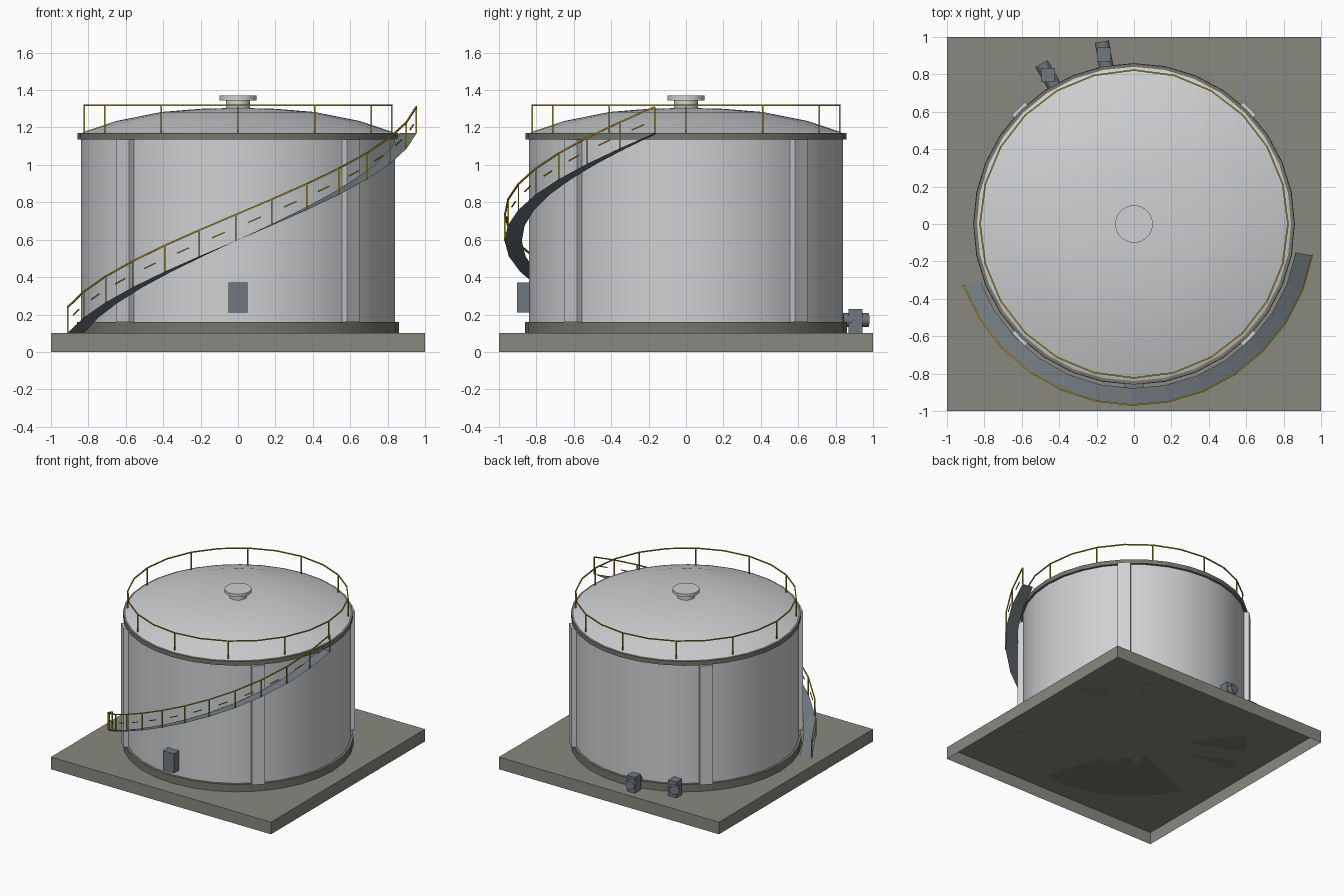
import bpy, bmesh, math
from mathutils import Vector, Matrix

if "Cube" in bpy.data.objects:
    bpy.data.objects.remove(bpy.data.objects["Cube"])


def material(name, rgb):
    m = bpy.data.materials.new(name)
    m.diffuse_color = (*rgb, 1)
    m.use_nodes = True
    m.node_tree.nodes["Principled BSDF"].inputs["Base Color"].default_value = m.diffuse_color
    return m


CONCRETE = material("concrete", (0.25, 0.25, 0.215))
DARK_CONCRETE = material("dark_concrete", (0.18, 0.18, 0.155))
WHITE = material("tank_white", (0.62, 0.63, 0.64))
STEEL = material("blue_grey_steel", (0.16, 0.19, 0.21))
YELLOW = material("safety_yellow", (0.45, 0.34, 0.02))


def finish(name, bm, mat, smooth=False):
    me = bpy.data.meshes.new(name)
    bm.to_mesh(me)
    bm.free()
    me.materials.append(mat)
    ob = bpy.data.objects.new(name, me)
    bpy.context.collection.objects.link(ob)
    if smooth:
        bpy.ops.object.select_all(action='DESELECT')
        ob.select_set(True)
        bpy.context.view_layer.objects.active = ob
        bpy.ops.object.shade_smooth_by_angle(angle=math.radians(30))
    return ob


def polar(r, deg, z):
    a = math.radians(deg)
    return Vector((r * math.cos(a), r * math.sin(a), z))


def lathe(name, profile, mat, sides=32):
    """Turn a list of (radius, height) points about the z axis."""
    bm = bmesh.new()
    vs = [bm.verts.new((r, 0, z)) for r, z in profile]
    es = [bm.edges.new(p) for p in zip(vs, vs[1:])]
    bmesh.ops.spin(bm, geom=vs + es, axis=(0, 0, 1), cent=(0, 0, 0),
                   steps=sides, angle=math.tau, use_duplicate=False)
    bmesh.ops.remove_doubles(bm, verts=bm.verts, dist=1e-4)
    bmesh.ops.recalc_face_normals(bm, faces=bm.faces)
    return finish(name, bm, mat, True)


def add_box(bm, center, size, deg=0):
    m = (Matrix.Translation(center) @ Matrix.Rotation(math.radians(deg), 4, 'Z')
         @ Matrix.Diagonal((*size, 1)))
    return bmesh.ops.create_cube(bm, size=1, matrix=m)['verts']


def add_bar(bm, a, b, t=0.008):
    """Square bar between two points."""
    d = b - a
    m = (Matrix.Translation((a + b) / 2) @ d.to_track_quat('Z', 'Y').to_matrix().to_4x4()
         @ Matrix.Diagonal((t, t, d.length, 1)))
    bmesh.ops.create_cube(bm, size=1, matrix=m)


# Base slab, open underneath
bm = bmesh.new()
add_box(bm, (0, 0, 0.05), (2, 2, 0.1))
bm.faces.ensure_lookup_table()
bmesh.ops.delete(bm, geom=[f for f in bm.faces if f.normal.z < -0.5], context='FACES_ONLY')
finish("base_slab", bm, CONCRETE)

# Round tank parts
lathe("foundation_ring", [(0, 0.1), (0.86, 0.1), (0.86, 0.16), (0, 0.16)], DARK_CONCRETE)
lathe("tank_shell", [(0.84, 0.16), (0.84, 1.14)], WHITE)
lathe("top_ring", [(0.8, 1.135), (0.858, 1.135), (0.858, 1.17), (0.8, 1.17)], DARK_CONCRETE)
lathe("dome_roof", [(0.84, 1.172), (0.65, 1.235), (0.41, 1.283), (0.2, 1.3), (0, 1.305)], WHITE)
lathe("roof_vent", [(0.065, 1.29), (0.065, 1.345), (0.1, 1.345), (0.1, 1.37), (0, 1.37)], WHITE)

# Four vertical ribs
bm = bmesh.new()
for deg in (45, 135, 225, 315):
    add_box(bm, polar(0.845, deg, 0.648), (0.06, 0.098, 0.975), deg)
finish("shell_ribs", bm, WHITE)

# Control box at the front
bm = bmesh.new()
add_box(bm, (0, -0.87, 0.29), (0.1, 0.068, 0.16))
finish("control_box", bm, STEEL)

# Two pipe stubs with valve blocks at the back
for i, deg in enumerate((100, 120)):
    bm = bmesh.new()
    add_box(bm, polar(0.92, deg, 0.165), (0.075, 0.075, 0.13))
    finish(f"valve_block_{i + 1}", bm, STEEL)
    bm = bmesh.new()
    m = (Matrix.Translation(polar(0.92, deg, 0.17)) @ Matrix.Rotation(math.radians(deg), 4, 'Z')
         @ Matrix.Rotation(math.pi / 2, 4, 'Y'))
    bmesh.ops.create_cone(bm, cap_ends=True, segments=12, radius1=0.038, radius2=0.038,
                          depth=0.14, matrix=m)
    finish(f"outlet_pipe_{i + 1}", bm, STEEL, True)

# Roof guard rail
bm = bmesh.new()
for i in range(24):
    add_bar(bm, polar(0.823, i * 15, 1.32), polar(0.823, i * 15 + 15, 1.32))
    if i % 2 == 0:
        add_bar(bm, polar(0.823, i * 15, 1.168), polar(0.823, i * 15, 1.32))
finish("roof_railing", bm, YELLOW)

# Spiral stair ribbon
STEPS = 13
stations = [(200 + 150 * i / STEPS, 0.1 + 1.07 * i / STEPS) for i in range(STEPS + 1)]
bm = bmesh.new()
pairs = [(bm.verts.new(polar(0.878, a, z)), bm.verts.new(polar(0.97, a, z))) for a, z in stations]
for (a, b), (c, d) in zip(pairs, pairs[1:]):
    bm.faces.new((a, b, d, c))
finish("spiral_stair", bm, STEEL)

# Stair handrail with posts and short middle bars
bm = bmesh.new()
tops = [polar(0.968, a, z + 0.14) for a, z in stations]
mids = [polar(0.968, a, z + 0.07) for a, z in stations]
for (a, z), top in zip(stations, tops):
    add_bar(bm, polar(0.968, a, z), top)
for i in range(STEPS):
    add_bar(bm, tops[i], tops[i + 1])
    add_bar(bm, mids[i].lerp(mids[i + 1], 0.35), mids[i].lerp(mids[i + 1], 0.7), 0.006)
finish("stair_handrail", bm, YELLOW)
